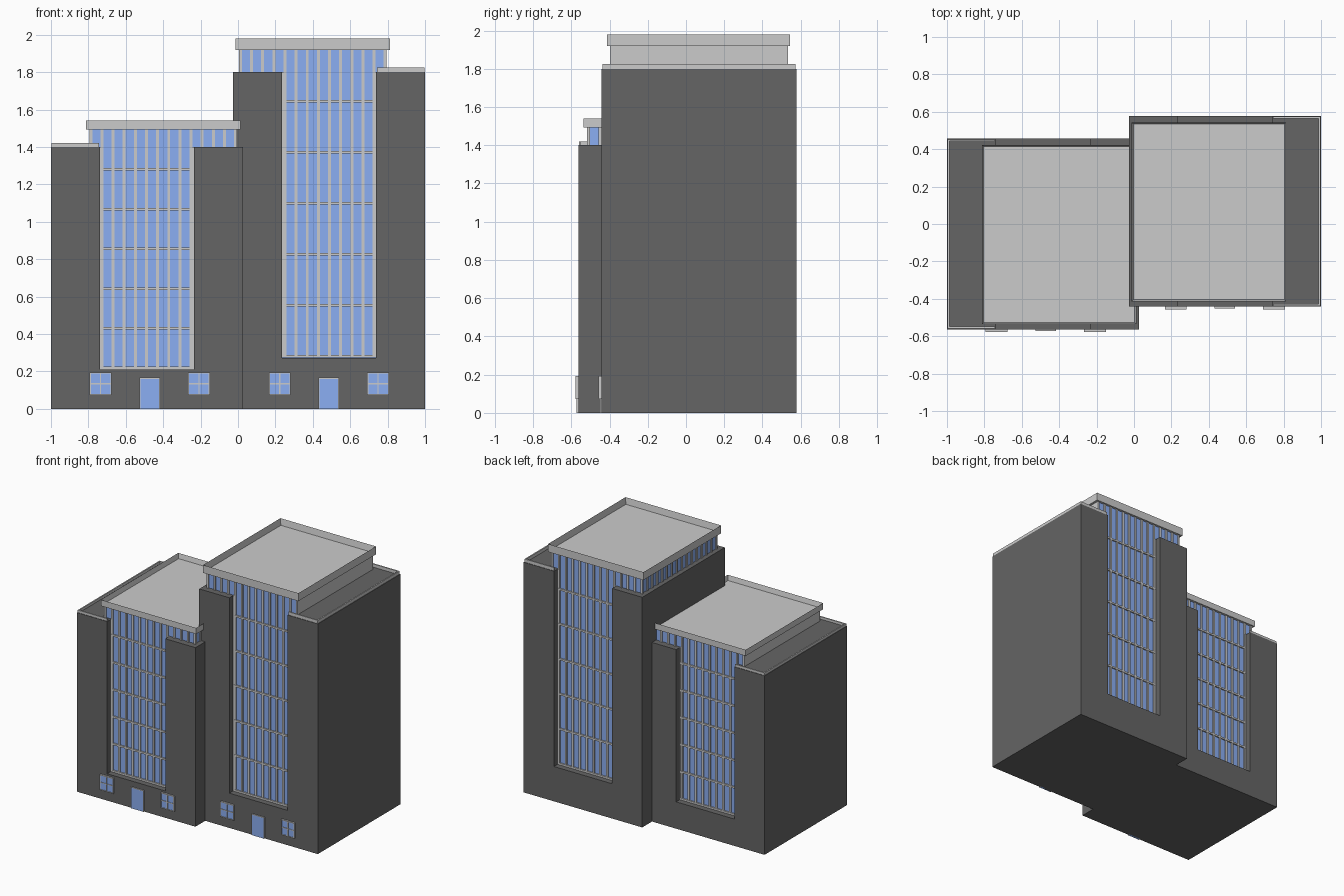
import bpy, bmesh
from mathutils import Matrix, Vector

if "Cube" in bpy.data.objects:
    bpy.data.objects.remove(bpy.data.objects["Cube"])


def material(name, rgb):
    m = bpy.data.materials.new(name)
    m.diffuse_color = (*rgb, 1)
    m.use_nodes = True
    m.node_tree.nodes["Principled BSDF"].inputs["Base Color"].default_value = m.diffuse_color
    return m


DARK = material("dark_wall", (0.13, 0.13, 0.13))
BLUE = material("blue_glass", (0.26, 0.43, 0.90))


def boxes(name, items, mat=None, rim=None):
    """One object made of boxes (x0, x1, y0, y1, z0, z1); rim = (thickness, depth) sinks the tops."""
    bm = bmesh.new()
    for b in items:
        lo, hi = Vector(b[0::2]), Vector(b[1::2])
        size = [abs(c) for c in hi - lo]
        bmesh.ops.create_cube(bm, size=1, matrix=Matrix.Translation((lo + hi) / 2) @ Matrix.Diagonal((*size, 1)))
    if rim:
        bm.normal_update()
        tops = [f for f in bm.faces if f.normal.z > 0.9]
        bmesh.ops.inset_individual(bm, faces=tops, thickness=rim[0], depth=-rim[1])
    me = bpy.data.meshes.new(name)
    bm.to_mesh(me)
    bm.free()
    ob = bpy.data.objects.new(name, me)
    bpy.context.collection.objects.link(ob)
    if mat:
        me.materials.append(mat)
    return ob


def tower(name, s, k, y0, entry_x):
    """s = side (+1 right, -1 left), k = height factor, y0 = front wall, entry_x = door centre."""
    y1 = y0 + 1.02
    roof, top, base = 1.8 * k, 1.918 * k, 0.28 * k
    sl, sr = 0.235, 0.738           # slot sides
    cl, cr = 0.005, 0.795           # glass core sides
    g0, g1 = y0 + 0.053, y1 - 0.053  # glass planes
    f0, f1 = y0 + 0.045, y1 - 0.045  # mullion faces

    # dark shell with a tall slot front and back
    shell = boxes(name + "_shell", [(-0.026 * s, s, y0, y1, 0, roof)], DARK)
    cutter = boxes(name + "_slot_cutter", [
        (sl * s, sr * s, y0 - 0.1, y0 + 0.07, base - 0.008, roof + 0.1),
        (sl * s, sr * s, y1 - 0.07, y1 + 0.1, base - 0.008, roof + 0.1)], DARK)
    cutter.hide_render = True
    cutter.hide_set(True)
    mod = shell.modifiers.new("slots", 'BOOLEAN')
    mod.object = cutter
    mod.solver = 'EXACT'

    # glass core and plain outer side wall
    boxes(name + "_glass", [((cl + 0.008) * s, (cr - 0.008) * s, g0, g1, base - 0.008, top)], BLUE)
    boxes(name + "_side_wall", [((cr - 0.012) * s, cr * s, f0, f1, roof - 0.01, top)])

    # mullions
    bars = []
    n, w = 13, 0.008
    for i in range(n + 1):
        x = cl + w + (cr - cl - 2 * w) * i / n
        z = base if sl < x < sr else roof - 0.01
        for a, b in ((f0, g0 + 0.005), (g1 - 0.005, f1)):
            bars.append(((x - w) * s, (x + w) * s, a, b, z, top))
    for a, b in ((f0 - 0.002, g0 + 0.005), (g1 - 0.005, f1 + 0.002)):
        for i in range(6):
            z = base + i * 0.273 * k
            bars.append((sl * s, sr * s, a, b, z - 0.007, z + 0.007))
        for x in (sl, sr - 0.008):
            bars.append((x * s, (x + 0.008) * s, a, b, base, roof))
    for i in range(16):
        y = f0 + w + (f1 - f0 - 2 * w) * i / 15
        bars.append((cl * s, (cl + 0.012) * s, y - w, y + w, roof - 0.01, top))
    boxes(name + "_mullions", bars)

    # roof cap with raised rim
    boxes(name + "_roof_cap", [(-0.013 * s, 0.813 * s, y0 + 0.028, y1 - 0.034, top, 1.98 * k)],
          rim=(0.013, 0.05 * k))

    # low parapet round the outer roof
    p, t, e = 0.742, 0.01, 0.004
    z0, z1 = roof - 0.005, 1.825 * k
    boxes(name + "_parapet", [
        (p * s, (1 - e) * s, y0 + e, y0 + e + t, z0, z1),
        (p * s, (1 - e) * s, y1 - e - t, y1 - e, z0, z1),
        ((1 - e - t) * s, (1 - e) * s, y0 + e + t, y1 - e - t, z0, z1)])

    # street door and windows
    d = entry_x
    boxes(name + "_door", [(d - 0.049, d + 0.049, y0 - 0.007, y0 + 0.01, 0, 0.16)], BLUE)
    frame = [(d - 0.055, d - 0.049, y0 - 0.009, y0 + 0.01, 0, 0.166),
             (d + 0.049, d + 0.055, y0 - 0.009, y0 + 0.01, 0, 0.166),
             (d - 0.049, d + 0.049, y0 - 0.009, y0 + 0.01, 0.16, 0.166)]
    panes = []
    for x in (d - 0.263, d + 0.263):
        panes.append((x - 0.054, x + 0.054, y0 - 0.01, y0 + 0.01, 0.078, 0.19))
        for c in (-0.055, 0, 0.055):
            frame.append((x + c - 0.003, x + c + 0.003, y0 - 0.015, y0 + 0.01, 0.074, 0.194))
            z = 0.134 + c * 1.04
            frame.append((x - 0.055, x + 0.055, y0 - 0.014, y0 + 0.01, z - 0.003, z + 0.003))
    boxes(name + "_street_windows", panes, BLUE)
    boxes(name + "_street_frames", frame)


tower("left_tower", -1, 0.778, -0.563, -0.472)
tower("right_tower", 1, 1.0, -0.442, 0.486)
